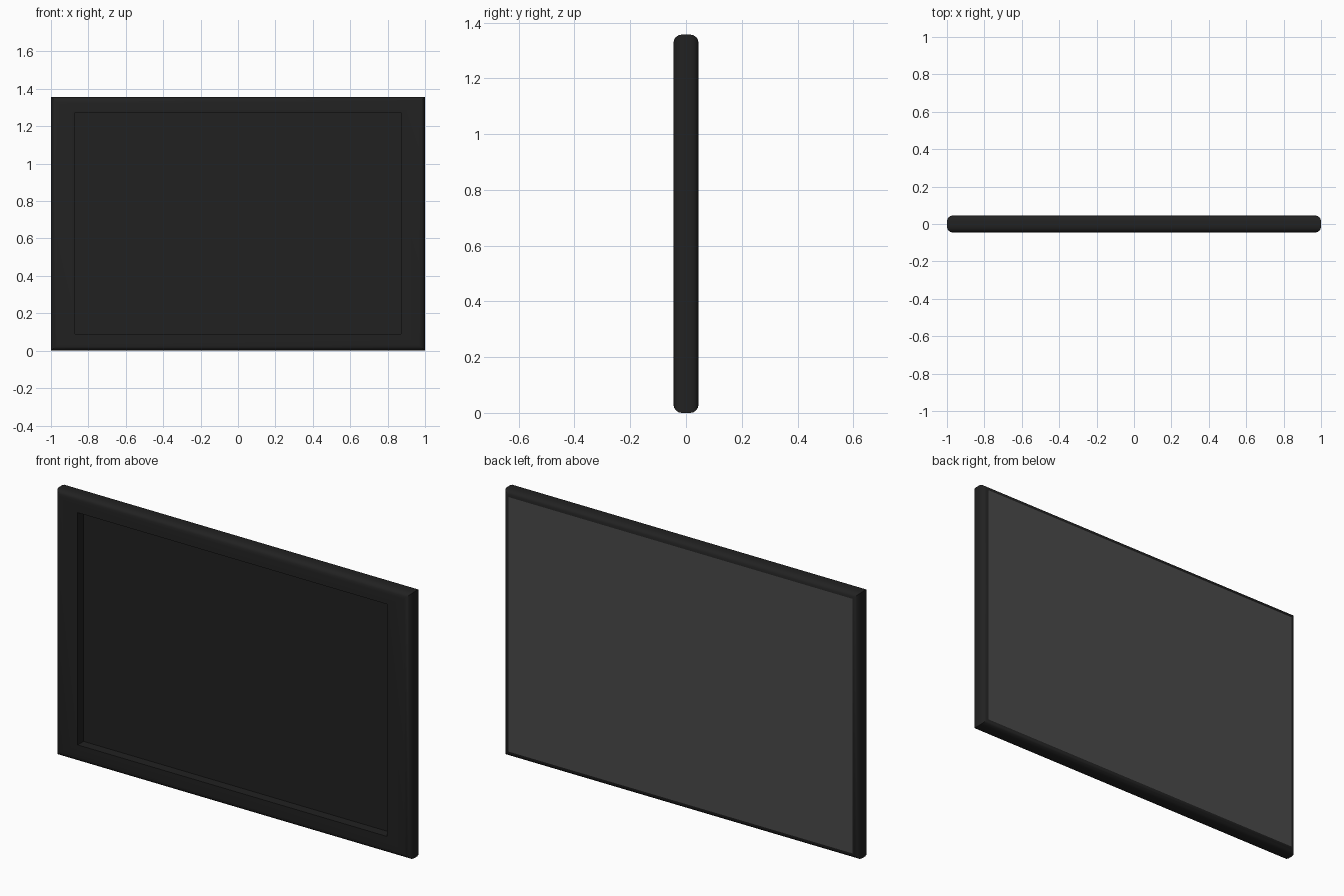
import bpy, bmesh, math

if "Cube" in bpy.data.objects:
    bpy.data.objects.remove(bpy.data.objects["Cube"])

W, H, D = 1.0, 1.357, 0.045      # half width, height, half depth
R = 0.03                         # outer edge rounding
OPEN = (0.872, 0.09, 1.273)      # opening: half width, bottom, top
SCREEN_Y = 0.002                 # depth of the recessed panel


def material(name, rgb):
    m = bpy.data.materials.new(name)
    m.diffuse_color = (*rgb, 1)
    m.use_nodes = True
    m.node_tree.nodes["Principled BSDF"].inputs["Base Color"].default_value = m.diffuse_color
    return m


black = material("black", (0.0155, 0.0155, 0.0155))
grey = material("dark grey", (0.068, 0.068, 0.068))


def rect(half_w, z0, z1, y):
    return [(-half_w, y, z0), (half_w, y, z0), (half_w, y, z1), (-half_w, y, z1)]


def inset(i, y):
    return rect(W - i, i, H - i, y)


def loft(name, loops, mat, cap=False):
    """Join rectangular loops into mitred strips, optionally filling the last."""
    bm = bmesh.new()
    rings = [[bm.verts.new(p) for p in loop] for loop in loops]
    for a, b in zip(rings, rings[1:]):
        for k in range(4):
            n = (k + 1) % 4
            bm.faces.new((a[k], a[n], b[n], b[k]))
    if cap:
        bm.faces.new(rings[-1])
    me = bpy.data.meshes.new(name)
    bm.to_mesh(me)
    bm.free()
    me.materials.append(mat)
    ob = bpy.data.objects.new(name, me)
    bpy.context.collection.objects.link(ob)
    bpy.context.view_layer.objects.active = ob
    ob.select_set(True)
    bpy.ops.object.shade_smooth_by_angle(angle=math.radians(35))
    ob.select_set(False)
    return ob


# Rounded outer frame: back edge round to the front, then into the opening
SEG = 4
arc = [math.radians(90 * i / SEG) for i in range(SEG + 1)]
back = [inset(R - R * math.sin(a), D - R + R * math.cos(a)) for a in arc]
front = [inset(R - R * math.cos(a), -D + R - R * math.sin(a)) for a in arc]
loft("frame", back + front + [rect(*OPEN, -D), rect(*OPEN, SCREEN_Y)], black)

# Recessed front panel
loft("front_panel", [rect(*OPEN, SCREEN_Y)], black, cap=True)

# Grey backing board, flush with the rounded back edge
loft("back_board", [inset(R, D)[::-1]], grey, cap=True)
